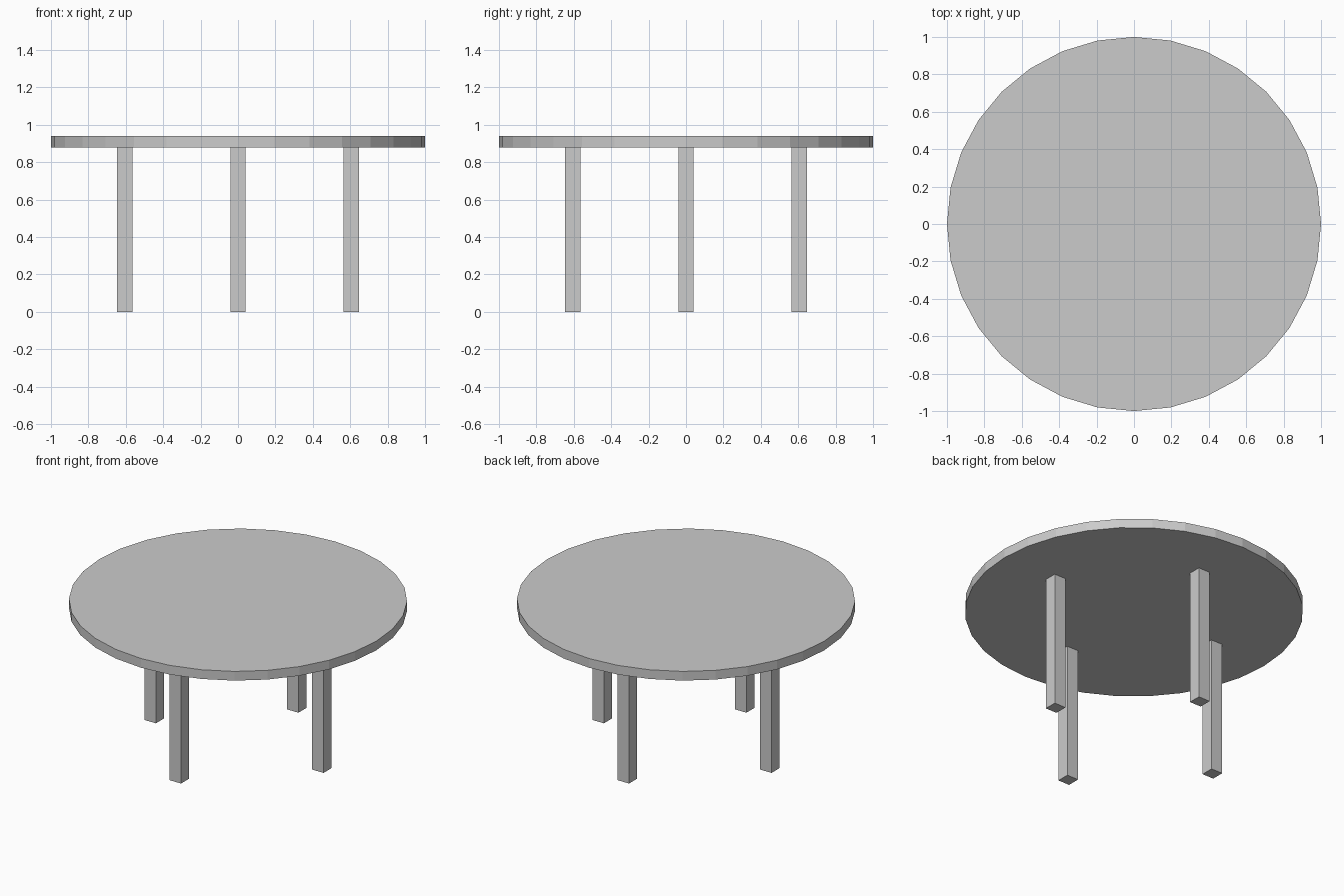
import bpy
from math import cos, sin, pi

if "Cube" in bpy.data.objects:
    bpy.data.objects.remove(bpy.data.objects["Cube"])

TOP_Z, THICK = 0.94, 0.06
LEG_RADIUS, LEG_W = 0.605, 0.082

# Round tabletop, 32 flat sides
bpy.ops.mesh.primitive_cylinder_add(vertices=32, radius=1.0, depth=THICK,
                                    location=(0, 0, TOP_Z - THICK / 2))
bpy.context.object.name = "tabletop"


def add_leg(name, angle):
    """Square leg from the floor to the underside of the tabletop."""
    height = TOP_Z - THICK
    bpy.ops.mesh.primitive_cube_add(
        size=1, location=(LEG_RADIUS * cos(angle), LEG_RADIUS * sin(angle), height / 2))
    leg = bpy.context.object
    leg.name = name
    leg.scale = (LEG_W, LEG_W, height)
    bpy.ops.object.transform_apply(location=False, rotation=False, scale=True)


# Four legs, one on each axis
for i, side in enumerate(("right", "back", "left", "front")):
    add_leg(side + "_leg", i * pi / 2)
